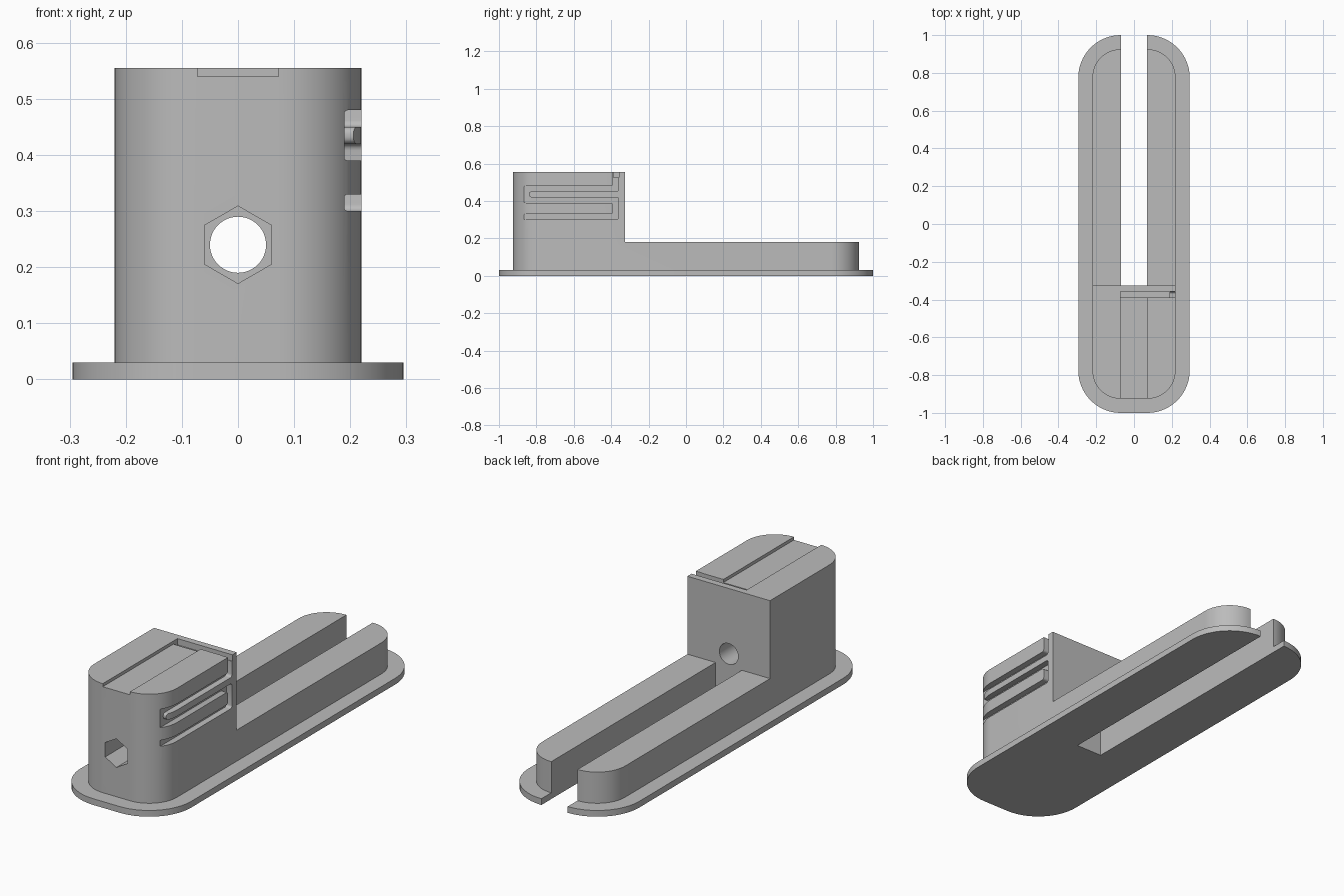
import bpy, bmesh, math
from mathutils import Vector

cube = bpy.data.objects.get("Cube")
if cube:
    bpy.data.objects.remove(cube, do_unlink=True)

grey = bpy.data.materials.new("plain grey")
grey.use_nodes = True
colour = (0.5, 0.5, 0.5, 1)
grey.diffuse_color = colour
grey.node_tree.nodes["Principled BSDF"].inputs["Base Color"].default_value = colour


def prism(name, points, direction, radius=0, segments=12):
    """Extrude a closed outline along direction, rounding its corners."""
    bm = bmesh.new()
    face = bm.faces.new([bm.verts.new(p) for p in points])
    grown = bmesh.ops.extrude_face_region(bm, geom=[face])["geom"]
    bmesh.ops.translate(bm, vec=direction, verts=[g for g in grown if isinstance(g, bmesh.types.BMVert)])
    if radius:
        axis = Vector(direction).normalized()
        edges = [e for e in bm.edges
                 if abs((e.verts[0].co - e.verts[1].co).normalized().dot(axis)) > 0.99]
        bmesh.ops.bevel(bm, geom=edges, offset=radius, segments=segments,
                        profile=0.5, affect='EDGES')
    bmesh.ops.recalc_face_normals(bm, faces=bm.faces)
    mesh = bpy.data.meshes.new(name)
    bm.to_mesh(mesh)
    bm.free()
    obj = bpy.data.objects.new(name, mesh)
    mesh.materials.append(grey)
    bpy.context.collection.objects.link(obj)
    return obj


def box(name, x, y, z, radius=0, segments=12):
    corners = [(x[0], y[0], z[0]), (x[1], y[0], z[0]), (x[1], y[1], z[0]), (x[0], y[1], z[0])]
    return prism(name, corners, (0, 0, z[1] - z[0]), radius, segments)


def bore(name, radius, sides, start, length, height):
    """Regular prism running along y, with one corner at the top."""
    ring = [2 * math.pi * i / sides for i in range(sides)]
    points = [(radius * math.sin(a), start, height + radius * math.cos(a)) for a in ring]
    return prism(name, points, (0, length, 0))


def combine(target, tool, operation='DIFFERENCE'):
    tool.hide_render = True
    mod = target.modifiers.new(tool.name, 'BOOLEAN')
    mod.operation, mod.object, mod.solver = operation, tool, 'EXACT'
    bpy.context.view_layer.objects.active = target
    bpy.ops.object.modifier_apply(modifier=mod.name)
    bpy.data.objects.remove(tool, do_unlink=True)


STEP = -0.325   # back face of the tall block
TOP = 0.555

# Flanged base with the rounded body standing on it
holder = box("slotted_holder", (-0.295, 0.295), (-1, 1), (0, 0.03), 0.225, 16)
body = box("body", (-0.22, 0.22), (-0.925, 0.925), (0.01, TOP), 0.148, 16)
combine(body, box("low_rail_cut", (-1, 1), (STEP, 2), (0.18, 1)))
combine(holder, body, 'UNION')

# Long slot, open at the back
combine(holder, box("slot_cut", (-0.07, 0.07), (STEP, 2), (-1, 1)))

# Screw hole and hexagonal nut pocket
combine(holder, bore("screw_hole", 0.05, 48, -1.2, 1.5, 0.24))
combine(holder, bore("nut_pocket", 0.069, 6, -1.2, 0.6, 0.24))

# Shallow top recess and the cross channel behind it
combine(holder, box("top_recess", (-0.0725, 0.0725), (-1.2, -0.37), (0.54, 1)))
combine(holder, box("cross_channel", (-0.0725, 1), (-0.388, -0.357), (0.525, 1)))

# Winding cable groove on the side wall
front, back, w = -0.87, -0.36, 0.03
groove = [(back - w, 1), (back - w, 0.48), (front, 0.48), (front, 0.39),
          (back - w, 0.39), (back - w, 0.33), (front, 0.33), (front, 0.3),
          (back, 0.3), (back, 0.42), (front + w, 0.42), (front + w, 0.45),
          (back, 0.45), (back, 1)]
combine(holder, prism("cable_groove", [(0.19, y, z) for y, z in groove], (0.2, 0, 0), 0.012, 4))

# Smooth rounded walls, sharp edges
bpy.ops.object.select_all(action='DESELECT')
holder.select_set(True)
bpy.context.view_layer.objects.active = holder
bpy.ops.object.shade_smooth_by_angle(angle=math.radians(30))
